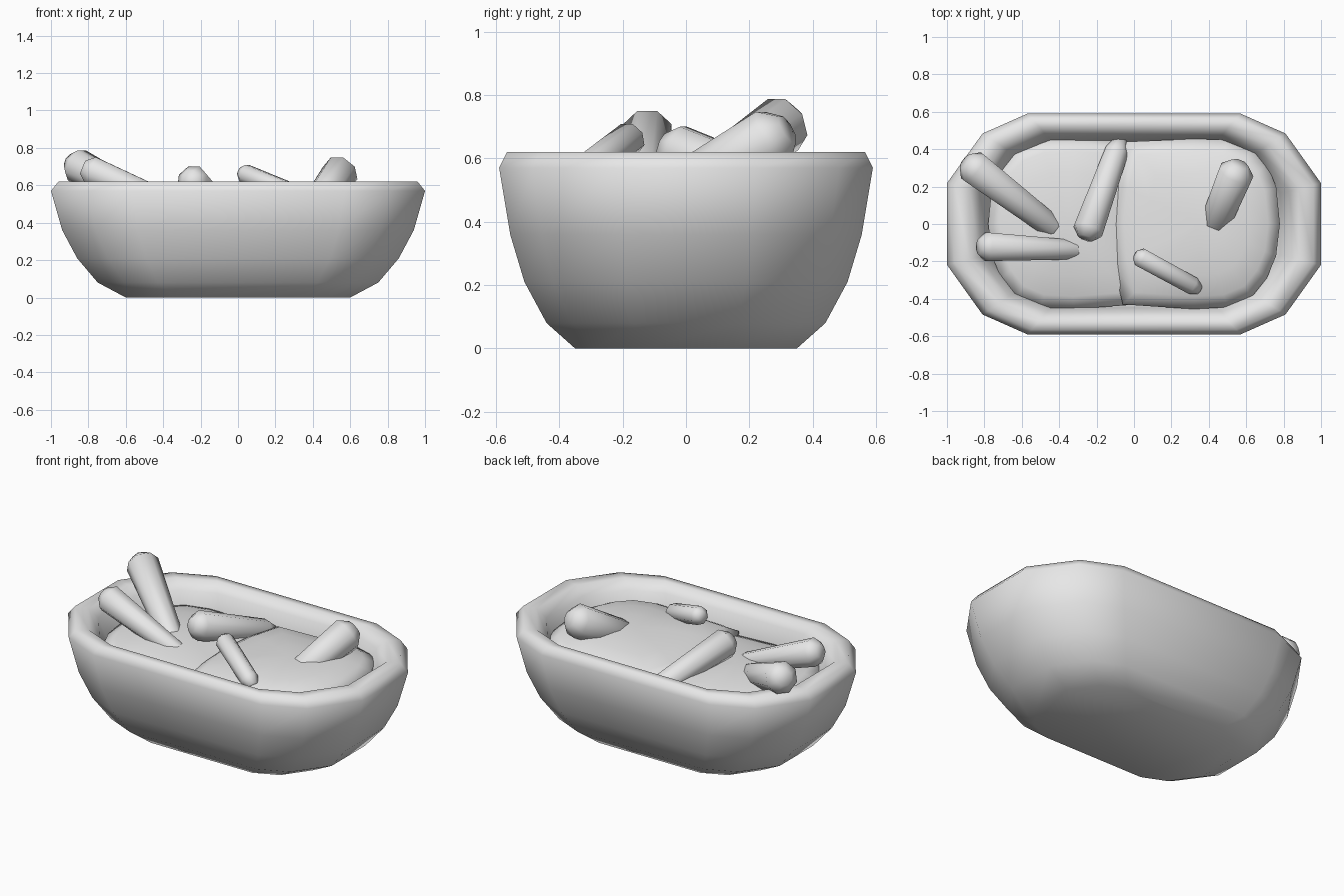
import bpy, bmesh
from mathutils import Vector

if "Cube" in bpy.data.objects:
    bpy.data.objects.remove(bpy.data.objects["Cube"])

grey = bpy.data.materials.new("plain grey")
grey.use_nodes = True
colour = (0.8, 0.8, 0.8, 1)
grey.diffuse_color = colour
grey.node_tree.nodes["Principled BSDF"].inputs["Base Color"].default_value = colour


def loft(name, rings, cap_start=True, cap_end=True):
    """Skin a list of equal-length rings with quads."""
    bm = bmesh.new()
    loops = [[bm.verts.new(p) for p in ring] for ring in rings]
    n = len(loops[0])
    for a, b in zip(loops, loops[1:]):
        for i in range(n):
            j = (i + 1) % n
            bm.faces.new((a[i], a[j], b[j], b[i]))
    if cap_start:
        bm.faces.new(loops[0][::-1])
    if cap_end:
        bm.faces.new(loops[-1])
    bmesh.ops.recalc_face_normals(bm, faces=bm.faces)
    for f in bm.faces:
        f.smooth = True
    mesh = bpy.data.meshes.new(name)
    bm.to_mesh(mesh)
    bm.free()
    mesh.materials.append(grey)
    obj = bpy.data.objects.new(name, mesh)
    bpy.context.collection.objects.link(obj)
    return obj


# Twelve-sided oblong outline, counter-clockwise, at unit half-size
quarter = [(1, 0.37), (0.81, 0.82), (0.57, 1)]
outline = (quarter + [(-x, y) for x, y in quarter[::-1]]
           + [(-x, -y) for x, y in quarter] + [(x, -y) for x, y in quarter[::-1]])


def oblong(hx, hy, z):
    return [(x * hx, y * hy, z) for x, y in outline]


# Bowl: up the outside, over the rim, down the inside
bowl_profile = [(0.6, 0.35, 0), (0.75, 0.44, 0.08), (0.86, 0.51, 0.21),
                (0.94, 0.555, 0.36), (1, 0.59, 0.57), (0.96, 0.565, 0.62),
                (0.88, 0.515, 0.62), (0.825, 0.472, 0.57), (0.78, 0.448, 0.47),
                (0.7, 0.4, 0.25)]
loft("bowl", [oblong(*p) for p in bowl_profile])

# Filling: two mounds, the left one bowing over the edge of the right one
mound_edge = [(0.76, -0.17), (0.78, 0), (0.76, 0.2), (0.71, 0.32), (0.63, 0.4),
              (0.5, 0.45), (0.32, 0.455), (-0.04, 0.44), (-0.1, 0.22), (-0.125, 0),
              (-0.11, -0.22), (-0.06, -0.43), (0.32, -0.455), (0.5, -0.445),
              (0.63, -0.39), (0.71, -0.29)]


def mound(name, side, inner_scale, levels):
    """Dome over the edge outline; the outer end sits a little higher."""
    rings = []
    for size, z in levels:
        ring = []
        for x, y in mound_edge:
            x = x if x > 0 else x * inner_scale
            tilt = 0.06 * size * max(0, x - 0.3)
            ring.append((side * (0.36 + (x - 0.36) * size), y * size, z + tilt))
        rings.append(ring)
    loft(name, rings, cap_start=False)


mound("left_filling", 1, 1, [(0.96, 0.34), (1, 0.495), (0.85, 0.533),
                             (0.6, 0.562), (0.3, 0.578), (0.08, 0.582)])
mound("right_filling", -1, 0.3, [(0.96, 0.34), (1, 0.465), (0.85, 0.492),
                                 (0.6, 0.517), (0.3, 0.533), (0.08, 0.538)])


# Sticks: tapered eight-sided rods with a chamfered thick end
def stick(name, thick, thin, r1, r2):
    a, b = Vector(thick), Vector(thin)
    axis = b - a
    side = axis.cross(Vector((0, 0, 1))).normalized()
    up = side.cross(axis).normalized()
    chamfer = r1 * 0.6 / axis.length
    corners = [(1, 0.41), (0.41, 1), (-0.41, 1), (-1, 0.41),
               (-1, -0.41), (-0.41, -1), (0.41, -1), (1, -0.41)]
    stations = [(0, r1 * 0.5), (chamfer, r1), (0.88, r2 * 1.15), (1, r2 * 0.6)]
    loft(name, [[a + axis * t + (side * u + up * v) * r for u, v in corners]
                for t, r in stations])


stick("stick_back_right", (-0.9, 0.335, 0.726), (-0.38, -0.06, 0.46), 0.087, 0.054)
stick("stick_front_right", (-0.83, -0.12, 0.697), (-0.25, -0.14, 0.46), 0.076, 0.045)
stick("stick_middle", (-0.26, -0.075, 0.64), (-0.07, 0.45, 0.45), 0.08, 0.055)
stick("stick_front_left", (0.01, -0.165, 0.672), (0.35, -0.35, 0.535), 0.05, 0.042)
stick("stick_back_left", (0.565, 0.32, 0.692), (0.42, -0.03, 0.49), 0.092, 0.07)
